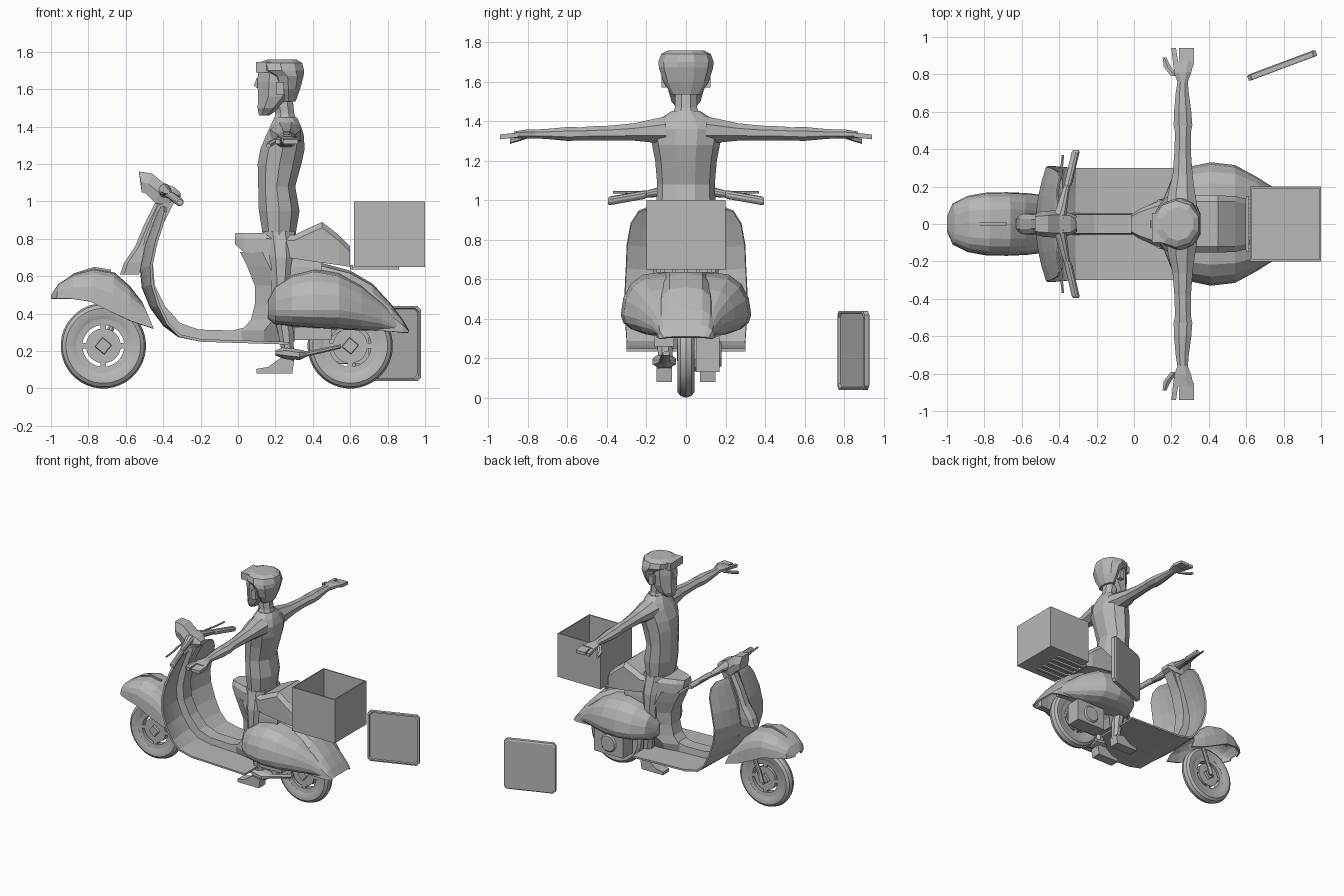
import bpy, bmesh, math
from mathutils import Matrix

MAT = bpy.data.materials.new("grey")
MAT.diffuse_color = (0.48, 0.48, 0.48, 1)


def obj(name, verts, faces, mirror=False, solid=0, smooth=False):
    me = bpy.data.meshes.new(name)
    me.from_pydata(verts, [], faces)
    bm = bmesh.new()
    bm.from_mesh(me)
    bmesh.ops.recalc_face_normals(bm, faces=bm.faces)
    bm.to_mesh(me)
    bm.free()
    me.materials.append(MAT)
    o = bpy.data.objects.new(name, me)
    bpy.context.collection.objects.link(o)
    if solid:
        m = o.modifiers.new("thickness", 'SOLIDIFY')
        m.thickness = solid
        m.offset = -1
    if mirror:
        o.modifiers.new("mirror", 'MIRROR').use_axis = (False, True, False)
    if smooth:
        bpy.context.view_layer.objects.active = o
        o.select_set(True)
        bpy.ops.object.shade_smooth_by_angle(angle=math.radians(35))
        o.select_set(False)
    return o


def loft(name, rings, cap=True, loop=False, closed=True, **kw):
    """Skin a list of equal-length rings; loop joins the last ring to the first."""
    n, k = len(rings[0]), len(rings)
    faces = []
    for i in range(k if loop else k - 1):
        a, b = i * n, (i + 1) % k * n
        for j in range(n if closed else n - 1):
            j2 = (j + 1) % n
            faces.append((a + j, a + j2, b + j2, b + j))
    if cap and closed and not loop:
        faces += [tuple(range(n)), tuple(range((k - 1) * n, k * n))]
    return obj(name, [p for r in rings for p in r], faces, **kw)


def ring(axis, c, a, b, n=8):
    """Ellipse around c, perpendicular to the named axis."""
    pts = []
    for i in range(n):
        t = 2 * math.pi * (i + 0.5) / n
        u, v = a * math.cos(t), b * math.sin(t)
        d = {'x': (0, u, v), 'y': (u, 0, v), 'z': (u, v, 0)}[axis]
        pts.append((c[0] + d[0], c[1] + d[1], c[2] + d[2]))
    return pts


def prism(name, poly, y0, y1, **kw):
    return loft(name, [[(x, y, z) for x, z in poly] for y in (y0, y1)], **kw)


def box(name, x0, x1, y0, y1, z0, z1, **kw):
    return prism(name, [(x0, z0), (x1, z0), (x1, z1), (x0, z1)], y0, y1, **kw)


def arch(xb, zb, xt, zt, w, n=11, p=0.65):
    """Open rounded arch across y from the bottom edge over the crown."""
    pts = []
    for i in range(n):
        t = math.pi * i / (n - 1)
        c, s = math.cos(t), max(math.sin(t), 0) ** p
        y = -math.copysign(abs(c) ** p, c) * w
        pts.append((xb + (xt - xb) * s, y, zb + (zt - zb) * s))
    return pts


# Wheels: tyre, rim, slotted hub disc and square hub cap
for side, wx in (("front", -0.72), ("rear", 0.6)):
    def wr(r, y, n=40):
        return ring('y', (wx, y, 0.228), r, r, n)
    loft(side + "_tyre", [wr(r, y) for r, y in (
        (.145, -.03), (.17, -.04), (.2, -.042), (.219, -.028), (.228, 0), (.219, .028),
        (.2, .042), (.17, .04), (.145, .03))], loop=True, smooth=True)
    loft(side + "_rim", [wr(r, y) for r, y in (
        (.112, -.026), (.15, -.03), (.15, .03), (.112, .026))], loop=True, smooth=True)
    loft(side + "_hub", [wr(.093, -.026), wr(.093, .026)], smooth=True)
    for i in range(4):
        o = box(side + "_spoke", .085, .12, -.022, .022, -.014, .014)
        o.data.transform(Matrix.Translation((wx, 0, .228)) @ Matrix.Rotation(math.pi * i / 2, 4, 'Y'))
    loft(side + "_hub_cap", [[(wx + s * .047 * c, y, .228 + s * .047 * d) for c, d in (
        (1, .1), (-.1, 1), (-1, -.1), (.1, -1))] for y, s in ((-.045, .9), (-.02, 1), (.02, 1), (.045, .9))])

# Front fork and mudguard
loft("fork", [ring('z', (x, .062, z), .02, .013) for x, z in ((-.72, .21), (-.7, .27), (-.6, .52))])
loft("front_mudguard", [arch(*s) for s in (
    (-1, .48, -1, .5, .04), (-.97, .48, -.96, .56, .11), (-.89, .48, -.88, .61, .15),
    (-.79, .465, -.77, .64, .168), (-.68, .41, -.66, .62, .17), (-.57, .36, -.58, .55, .165),
    (-.45, .32, -.51, .46, .15))], closed=False, solid=.012)
prism("mudguard_ridge", [(-.95, .56), (-.88, .615), (-.77, .65), (-.68, .635), (-.68, .61), (-.77, .62), (-.9, .57)],
      -.007, .007)

# Leg shield running into the floor board: x, z, half width, sweep of the edges
shield = ((-.415, .97, .17, .02), (-.435, .935, .24, .04), (-.46, .87, .28, .05), (-.5, .76, .3, .055),
          (-.525, .64, .305, .055), (-.515, .54, .31, .05), (-.47, .43, .31, .04), (-.4, .335, .305, .02),
          (-.32, .275, .3, .005), (-.2, .25, .3, 0), (.27, .235, .3, 0))
loft("leg_shield", [[(x + s * (i / 4) ** 2, w * i / 4, z + s * .3 * (i / 4) ** 2) for i in range(-4, 5)]
                    for x, z, w, s in shield], closed=False, solid=.014)

# Centre tunnel following the shield
spine = ((-.43, .98, -.36, 1.0), (-.5, .8, -.42, .83), (-.525, .65, -.455, .67), (-.51, .53, -.445, .55),
         (-.45, .41, -.39, .44), (-.36, .305, -.31, .35), (-.24, .26, -.21, .315), (-.05, .245, -.03, .31),
         (.05, .245, .05, .33), (.12, .245, .12, .37))
loft("centre_tunnel", [[(a, -.058, b), (a, .058, b), (c, .05, d), (c, -.05, d)] for a, b, c, d in spine])

# Steering column cover
loft("column_cover", [[(x + .1, -w, z), (x + .02, -w, z), (x, -w * .5, z), (x, w * .5, z), (x + .02, w, z),
                       (x + .1, w, z)] for x, z, w in (
    (-.63, .61, .05), (-.61, .67, .055), (-.55, .76, .05), (-.5, .88, .045), (-.44, 1.0, .045))])

# Headset with lamp, handlebars and brake levers
loft("headset", [[(xb, -w, zb), (xb, w, zb), (xm, w * 1.2, (zb + zt) / 2), (xt, w * .8, zt), (xt, -w * .8, zt),
                  (xm, -w * 1.2, (zb + zt) / 2)] for xb, zb, xm, xt, zt, w in (
    (-.515, 1.05, -.52, -.53, 1.16, .05), (-.49, 1.04, -.48, -.46, 1.15, .058), (-.44, .99, -.42, -.4, 1.1, .06),
    (-.37, .99, -.36, -.34, 1.075, .055), (-.31, 1.02, -.305, -.31, 1.05, .035))])
loft("handlebar", [ring('y', c, r, r, 10) for c, r in (
    ((-.4, .03, 1.06), .04), ((-.385, .09, 1.05), .03), ((-.36, .2, 1.03), .018), ((-.353, .21, 1.028), .022),
    ((-.312, .385, .997), .022), ((-.31, .395, .995), .016))], mirror=True)
loft("brake_lever", [ring('y', c, .008, .006, 6) for c in (
    (-.4, .07, 1.045), (-.41, .17, 1.042), (-.39, .27, 1.04), (-.38, .37, 1.04))], mirror=True)

# Body under the seat: z, front x, rear x, front and rear half width
loft("under_seat_body", [[(a, -w, z), (a, w, z), (a + .12, v, z), (b, v, z), (b, -v, z), (a + .12, -v, z)]
                         for z, a, b, w, v in (
    (.25, .02, .3, .055, .07), (.31, .02, .33, .055, .1), (.37, .07, .4, .055, .13), (.45, .09, .4, .055, .14),
    (.55, .09, .42, .06, .14), (.65, .05, .45, .065, .14), (.73, .01, .45, .06, .13))])

# Tail shell over the rear wheel
loft("tail", [arch(x, zb, x, zt, w, 9, .6) for x, w, zt, zb in (
    (.26, .14, .68, .34), (.45, .15, .67, .33), (.6, .15, .63, .32), (.72, .15, .56, .31), (.82, .148, .45, .305),
    (.88, .14, .37, .3), (.915, .12, .31, .3))], closed=False, solid=.012)

# Side cowls, D shaped in section
cowl = []
for x, yi, yo, zt, zb, zc in ((.16, .1, .14, .47, .37, .42), (.2, .1, .24, .55, .34, .42), (.29, .1, .305, .61, .33, .42),
                              (.41, .1, .33, .64, .32, .42), (.54, .1, .315, .615, .315, .42),
                              (.66, .1, .25, .55, .31, .4), (.77, .1, .18, .46, .31, .37), (.85, .09, .14, .38, .305, .33)):
    sec = []
    for i in range(9):
        t = math.pi * (.5 - i / 8)
        s = math.sin(t)
        sec.append((x, yi + (yo - yi) * max(math.cos(t), 0) ** .7, zc + s * ((zt - zc) if s > 0 else (zc - zb))))
    cowl.append(sec)
loft("side_cowl", cowl, mirror=True)

# Seat
loft("seat", [[(x, -w, zb), (x, w, zb), (x, w, zt - .03), (x, w * .8, zt), (x, -w * .8, zt), (x, -w, zt - .03)]
              for x, w, zb, zt in (
    (-.015, .05, .77, .83), (.03, .08, .73, .832), (.15, .13, .715, .832), (.3, .15, .695, .82), (.36, .152, .685, .85),
    (.45, .152, .672, .89), (.54, .15, .66, .82), (.6, .135, .65, .76))])

# Engine, silencer and stand lever
box("engine", .44, .7, .05, .17, .13, .31)
loft("crank_case", [ring('y', (.57, y, .22), r, r, 12) for y, r in ((.04, .09), (.15, .09), (.18, .06))])
box("engine_mount", .3, .5, -.16, -.06, .26, .33)
loft("silencer", [ring('x', c, a, b) for c, a, b in (
    ((.2, -.11, .19), .03, .015), ((.25, -.11, .19), .06, .035), ((.33, -.11, .18), .065, .03),
    ((.37, -.11, .185), .03, .015), ((.55, -.1, .225), .02, .012))])

# Delivery box: open top, thin walls, ribs underneath
for y in (-.2, .19):
    box("box_side", .62, 1.0, y, y + .01, .65, 1.0)
for x in (.62, .99):
    box("box_end", x, x + .01, -.19, .19, .65, 1.0)
box("box_floor", .63, .99, -.19, .19, .65, .66)
for i in range(5):
    box("rack_bar", .6, .86, -.13 + i * .06, -.11 + i * .06, .635, .65)
box("rack_cross_bar", .6, .615, -.15, .15, .635, .66)

# Loose lid standing on edge
def lid_ring(w, h, y, c=.02):
    return [(w, y, h - c), (w - c, y, h), (c - w, y, h), (-w, y, h - c),
            (-w, y, c - h), (c - w, y, -h), (w - c, y, -h), (w, y, c - h)]
lid = loft("lid", [lid_ring(.178, .186, -.004), lid_ring(.182, .19, -.016), lid_ring(.195, .2, -.014),
                   lid_ring(.195, .2, .012), lid_ring(.185, .19, .018)])
lid.data.transform(Matrix.Translation((.792, .847, .24)) @ Matrix.Rotation(math.radians(20.5), 4, 'Z'))

# Rider: torso, legs, feet
loft("torso", [ring('z', (x, 0, z), a * 1.04, b * 1.04, 10) for z, x, a, b in (
    (.72, .22, .085, .13), (.83, .22, .09, .135), (.95, .22, .11, .145), (1.08, .207, .1, .14), (1.2, .222, .118, .15),
    (1.28, .238, .12, .165), (1.36, .252, .1, .18), (1.41, .255, .08, .13), (1.45, .255, .06, .07))])
loft("leg", [ring('z', (x, y, z), a, b) for z, x, y, a, b in (
    (.84, .22, .075, .09, .065), (.7, .23, .1, .075, .07), (.58, .23, .115, .055, .055), (.45, .225, .11, .05, .05),
    (.3, .255, .105, .045, .045), (.14, .272, .105, .03, .035))], mirror=True)
prism("shoe", [(.1, .08), (.29, .08), (.3, .15), (.23, .165), (.16, .115), (.1, .105)], .07, .15, mirror=True)

# Arms and hands
loft("arm", [ring('y', (x, y, z), a, b) for y, x, z, a, b in (
    (.1, .255, 1.355, .09, .075), (.18, .255, 1.35, .075, .062), (.26, .26, 1.345, .058, .048),
    (.38, .26, 1.34, .048, .04), (.49, .262, 1.338, .046, .038), (.53, .262, 1.335, .054, .036),
    (.6, .26, 1.335, .05, .038), (.7, .258, 1.335, .038, .028), (.76, .26, 1.335, .03, .024),
    (.81, .26, 1.335, .05, .024), (.87, .265, 1.33, .06, .018))], mirror=True)
for nm, x0, x1, x2, x3, ye in (("index_finger", .21, .238, .2, .225, .94), ("fingers", .243, .322, .24, .32, .942)):
    loft(nm, [[(a, y, z - .012), (b, y, z - .012), (b, y, z + .012), (a, y, z + .012)]
              for a, b, y, z in ((x0, x1, .85, 1.33), (x2, x3, ye, 1.32))], mirror=True)
loft("thumb", [ring('y', c, a, .013, 6) for c, a in (
    ((.22, .79, 1.33), .025), ((.178, .84, 1.312), .022), ((.163, .89, 1.298), .012))], mirror=True)

# Neck, head, hair, ears, nose
loft("neck", [ring('z', (x, 0, z), a, b) for z, x, a, b in (
    (1.4, .255, .075, .09), (1.47, .25, .055, .06), (1.57, .235, .06, .06))])
loft("head", [ring('z', (x, 0, z), a, b) for z, x, a, b in (
    (1.46, .14, .03, .045), (1.5, .165, .065, .08), (1.56, .2, .1, .098), (1.64, .21, .115, .105), (1.72, .215, .115, .1))])
loft("hair", [ring('z', (x, 0, z), a, b, 10) for z, x, a, b in (
    (1.535, .27, .04, .075), (1.6, .27, .065, .115), (1.67, .265, .09, .137), (1.7, .235, .125, .14),
    (1.74, .225, .125, .125), (1.758, .235, .085, .09))])
box("quiff", .095, .2, -.1, .06, 1.69, 1.745)
box("ear", .205, .245, .09, .125, 1.57, 1.64, mirror=True)
prism("nose", [(.1, 1.66), (.085, 1.62), (.11, 1.6), (.13, 1.63)], -.018, .018)
